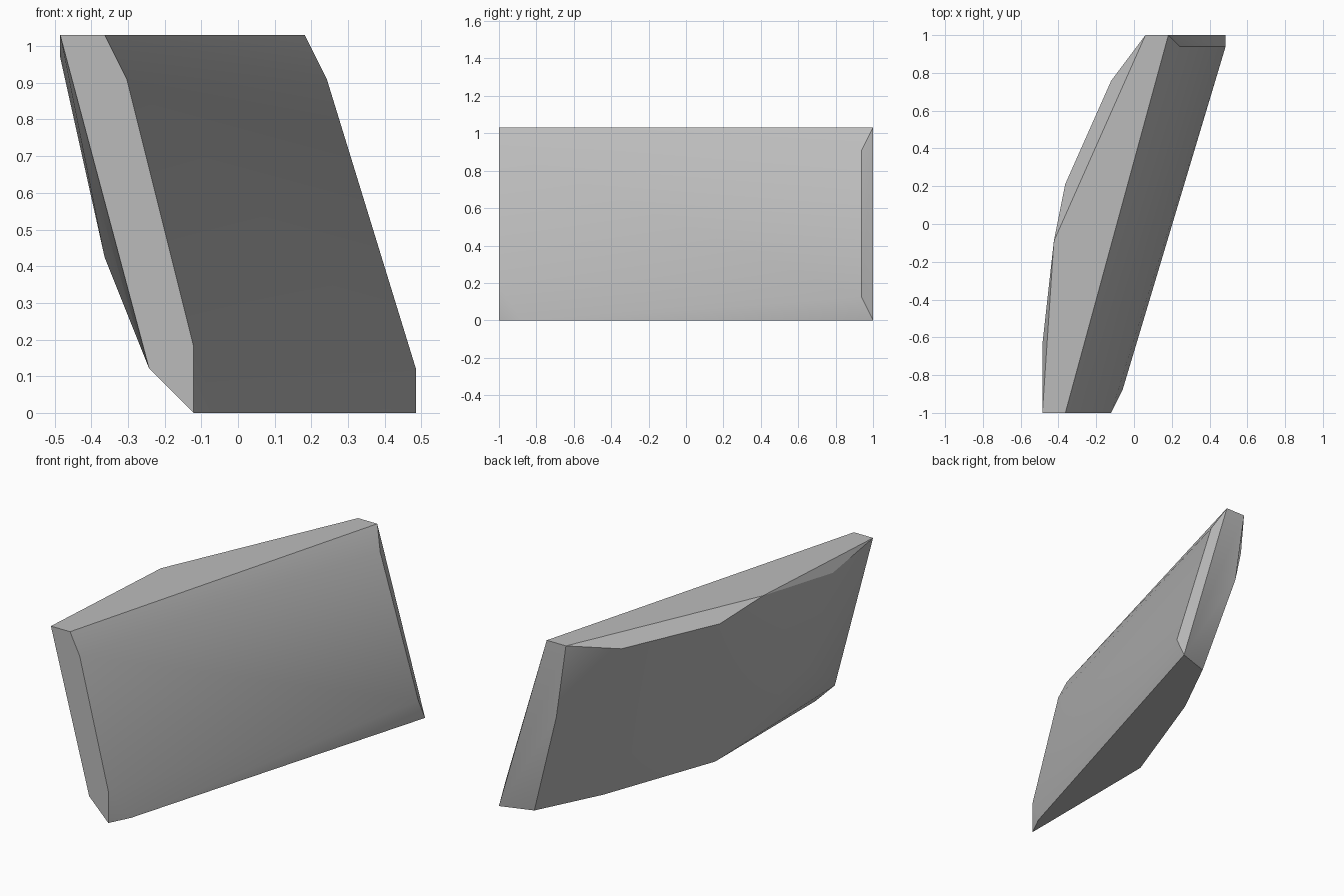
import bpy
import bmesh
import math
from mathutils import Vector

# Remove the default cube only
default_cube = bpy.data.objects.get("Cube")
if default_cube:
    bpy.data.objects.remove(default_cube, do_unlink=True)


def make_material(name, colour):
    material = bpy.data.materials.new(name)
    material.use_nodes = True
    material.diffuse_color = colour
    material.node_tree.nodes["Principled BSDF"].inputs["Base Color"].default_value = colour
    return material


def build_hull(name, corner_groups, scale, centre, material):
    """Wrap a tight convex skin around the corner points and shade it."""
    mesh = bpy.data.meshes.new(name)
    bm = bmesh.new()
    for group in corner_groups:
        for corner in group:
            bm.verts.new((Vector(corner) - centre) * scale)
    result = bmesh.ops.convex_hull(bm, input=bm.verts[:])
    spare = {v for v in result["geom_interior"] + result["geom_unused"]
             if isinstance(v, bmesh.types.BMVert)}
    bmesh.ops.delete(bm, geom=list(spare), context="VERTS")
    bmesh.ops.dissolve_limit(bm, angle_limit=math.radians(0.5),
                             verts=bm.verts[:], edges=bm.edges[:])
    bmesh.ops.recalc_face_normals(bm, faces=bm.faces[:])
    bm.to_mesh(mesh)
    bm.free()
    mesh.materials.append(material)
    hull = bpy.data.objects.new(name, mesh)
    bpy.context.collection.objects.link(hull)
    bpy.ops.object.select_all(action="DESELECT")
    hull.select_set(True)
    bpy.context.view_layer.objects.active = hull
    bpy.ops.object.shade_smooth_by_angle(angle=math.radians(30))
    return hull


# Corner groups on a whole-number lattice: x across, y from front to back, z up
LENGTH = 33
HEIGHT = 17
front_end = [(x, 0, z) for x, z in
             ((-8, HEIGHT), (-6, HEIGHT), (-5, 15), (-2, 3), (-2, 0), (-4, 2))]
back_end = [(x, LENGTH, z) for x, z in
            ((1, HEIGHT), (3, HEIGHT), (8, 0), (2, 10))]
back_chamfer = [(4, LENGTH - 1, 15), (8, LENGTH - 1, 2)]
top_corner = [(-7, 15, HEIGHT)]
upper_rim = [(x, y, HEIGHT - 1) for x, y in ((-8, 6), (-6, 20), (-2, 29))]
side_bulge = [(-6, 7, 7)]
underside = [(x, y, 0) for x, y in ((-1, 2), (-2, 15), (2, 26), (5, 32))]

# Leaning stone slab
stone_grey = make_material("stone grey", (0.5, 0.5, 0.5, 1))
build_hull("stone_slab",
           [front_end, back_end, back_chamfer, top_corner,
            upper_rim, side_bulge, underside],
           2 / LENGTH, Vector((0, LENGTH / 2, 0)), stone_grey)
